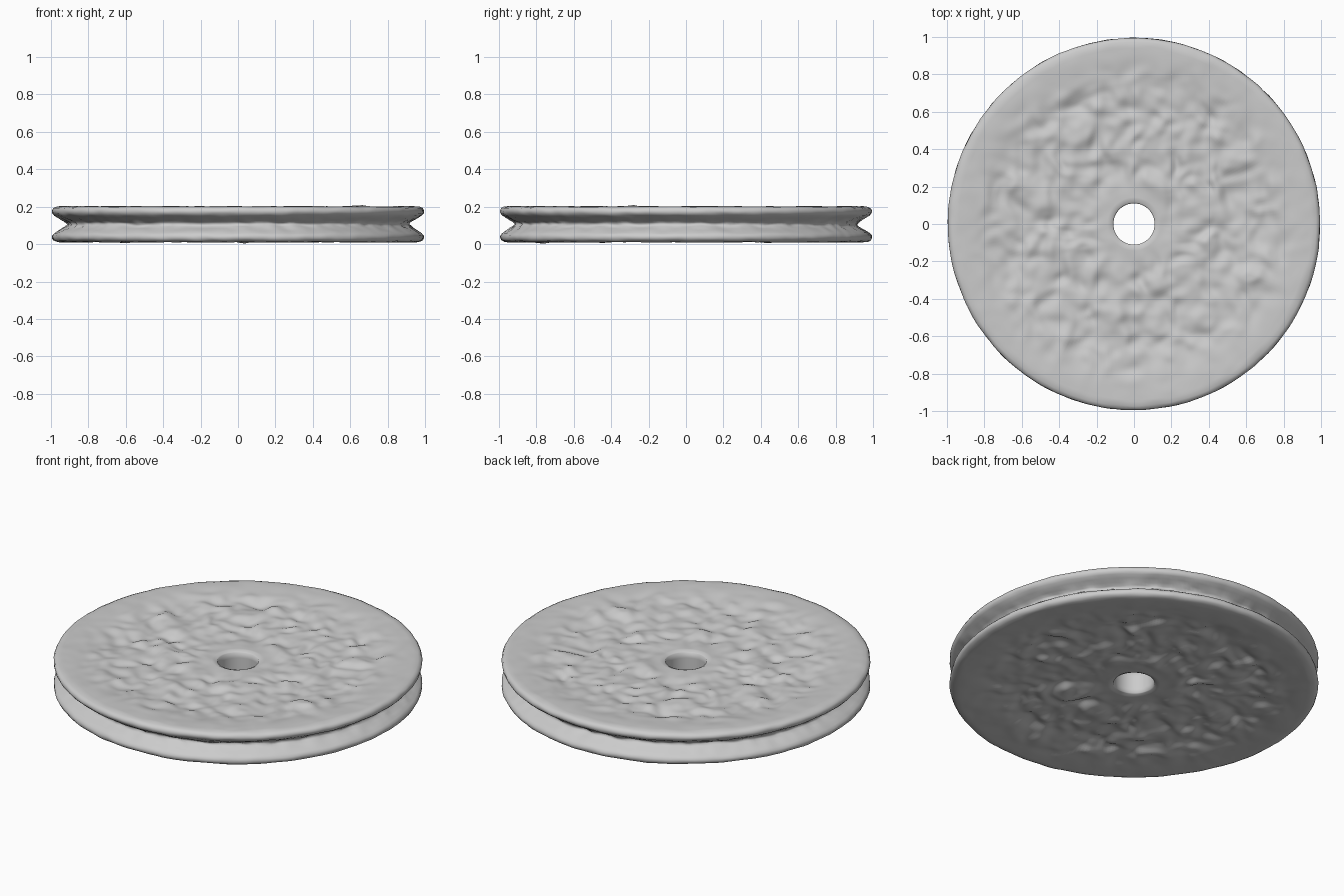
import bpy, bmesh, math
from mathutils import Vector, noise

if "Cube" in bpy.data.objects:
    bpy.data.objects.remove(bpy.data.objects["Cube"])

SEG = 288
TOP, BOT = 0.202, 0.010

# Half-section of the grooved wheel: bore, top face, rounded flanges, V groove, bottom face
profile = [(0.11, z) for z in (0.04, 0.07, 0.106, 0.14, 0.172)]
profile += [(0.116, TOP - 0.006)]
faces_r = [0.13 + 0.82 * i / 64 for i in range(65)]
profile += [(r, TOP) for r in faces_r]
rim = [(0.972, 0.199), (0.987, 0.192), (0.994, 0.179), (0.992, 0.165),
       (0.981, 0.153), (0.960, 0.140), (0.938, 0.127), (0.920, 0.116)]
profile += rim + [(0.912, 0.106)]
profile += [(r, TOP + BOT - z) for r, z in reversed(rim)]
profile += [(r, BOT) for r in reversed(faces_r)]
profile += [(0.116, BOT + 0.006)]


def ramp(a, b, t):
    t = max(0.0, min(1.0, (t - a) / (b - a)))
    return t * t * (3 - 2 * t)


def weathered(x, y, z):
    """Shallow dished, hammered faces; calmer rim, bore and groove."""
    r = math.hypot(x, y)
    p = Vector((x, y, z * 3))
    fine = noise.noise(p * 16)
    if r < 0.96 and (z > 0.19 or z < 0.02):
        side = 1 if z > 0.1 else -1
        dish = 0.021 * (1 - ramp(0.62, 0.93, r))
        mask = 0.12 + 0.88 * ramp(0.12, 0.32, r) * (1 - ramp(0.68, 0.9, r))
        warp = p + 0.06 * noise.noise_vector(p * 6)
        h = 0.017 * noise.noise(warp * 6) + 0.018 * noise.noise(warp * 12) + 0.006 * fine
        z += side * (min(mask * h, 0.022) - dish)
    elif r > 0.5:
        groove = ramp(0.985, 0.92, r)
        k = (0.003 + 0.012 * groove) * fine
        x, y, z = x * (1 + k), y * (1 + k), z + 0.004 * noise.noise(p * 9)
    return x, y, z


# Grooved wheel, lathed around z
bm = bmesh.new()
rings = []
for i in range(SEG):
    a = 2 * math.pi * i / SEG
    rings.append([bm.verts.new(weathered(r * math.cos(a), r * math.sin(a), z))
                  for r, z in profile])
n = len(profile)
for i in range(SEG):
    a, b = rings[i], rings[(i + 1) % SEG]
    for j in range(n):
        k = (j + 1) % n
        bm.faces.new((a[j], a[k], b[k], b[j]))
bmesh.ops.recalc_face_normals(bm, faces=bm.faces)
for f in bm.faces:
    f.smooth = True

mesh = bpy.data.meshes.new("grooved_wheel")
bm.to_mesh(mesh)
bm.free()
wheel = bpy.data.objects.new("grooved_wheel", mesh)
bpy.context.collection.objects.link(wheel)
